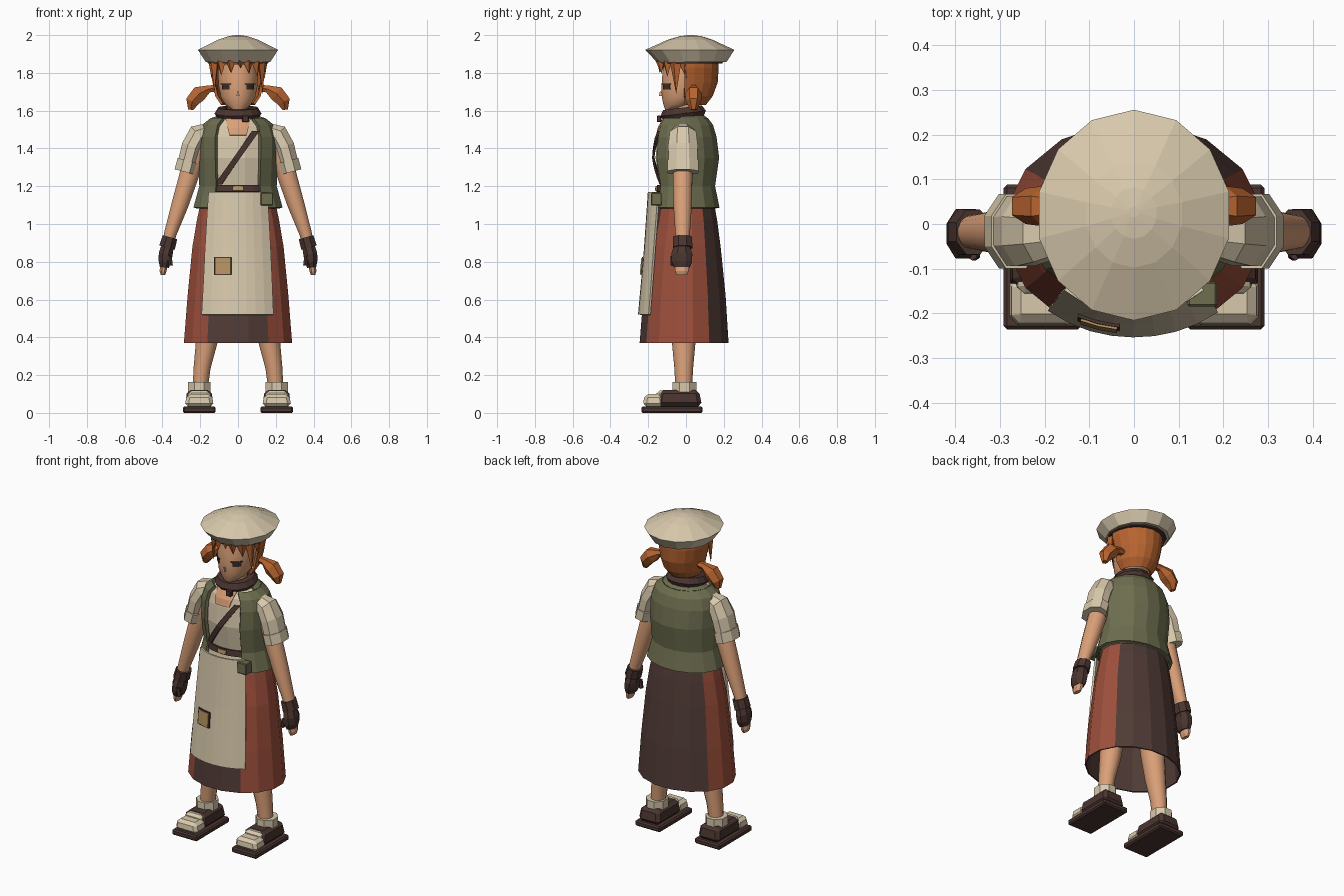
import bpy, bmesh, math
from mathutils import Vector

if "Cube" in bpy.data.objects:
    bpy.data.objects.remove(bpy.data.objects["Cube"])


def mat(name, r, g, b):
    m = bpy.data.materials.new(name)
    lin = [((c / 255 + 0.055) / 1.055) ** 2.4 for c in (r, g, b)]
    m.diffuse_color = (*lin, 1)
    m.use_nodes = True
    m.node_tree.nodes["Principled BSDF"].inputs["Base Color"].default_value = m.diffuse_color
    return m


CREAM = mat("cream_cloth", 216, 201, 172)
SKIN = mat("skin", 219, 160, 120)
RED = mat("rust_red", 158, 80, 60)
PLUM = mat("dark_skirt_panel", 80, 59, 54)
OLIVE = mat("olive", 110, 110, 80)
HAIR = mat("ginger", 184, 100, 48)
LEATHER = mat("dark_leather", 74, 53, 48)
TAN = mat("tan", 180, 146, 96)
EYE = mat("eye_dark", 62, 46, 42)


def finish(name, bm, mats, smooth=False, thick=0, bevel=0, fix=True):
    if fix:
        bmesh.ops.recalc_face_normals(bm, faces=bm.faces)
    me = bpy.data.meshes.new(name)
    bm.to_mesh(me)
    bm.free()
    ob = bpy.data.objects.new(name, me)
    bpy.context.collection.objects.link(ob)
    for m in mats:
        me.materials.append(m)
    if thick:
        mod = ob.modifiers.new("thickness", 'SOLIDIFY')
        mod.thickness, mod.offset = thick, 0
    if bevel:
        mod = ob.modifiers.new("bevel", 'BEVEL')
        mod.width, mod.segments = bevel, 1
    if smooth:
        for o in bpy.context.selected_objects:
            o.select_set(False)
        ob.select_set(True)
        bpy.context.view_layer.objects.active = ob
        bpy.ops.object.shade_smooth_by_angle(angle=math.radians(50))
    return ob


def skin_rings(name, rings, mats, closed=True, caps=True, rule=None, **kw):
    """Join rings of points with quads; rule(column) picks a material."""
    bm = bmesh.new()
    vs = [[bm.verts.new(p) for p in r] for r in rings]
    n = len(vs[0])
    for a, b in zip(vs, vs[1:]):
        for i in range(n if closed else n - 1):
            j = (i + 1) % n
            f = bm.faces.new((a[i], a[j], b[j], b[i]))
            f.material_index = rule(i) if rule else 0
    if closed and caps:
        bm.faces.new(vs[0][::-1])
        bm.faces.new(vs[-1])
    return finish(name, bm, mats, fix=closed and caps, **kw)


def loft(name, table, m, n=16, start=None, sweep=360, **kw):
    """Horizontal elliptical rings: (z, rx, ry, cy)."""
    closed = sweep == 360
    a0 = 180 / n - 90 if start is None else start
    count = n if closed else n + 1
    rings = []
    for z, rx, ry, cy in table:
        angs = [math.radians(a0 + sweep * i / n) for i in range(count)]
        rings.append([(rx * math.cos(a), cy + ry * math.sin(a), z) for a in angs])
    return skin_rings(name, rings, m if isinstance(m, list) else [m], closed, **kw)


def tube(name, path, m, n=8, s=1, y=0, **kw):
    """Limb in the xz plane: (x, z, half width, half depth), mirrored by s."""
    rings = []
    for i, (x, z, a, b) in enumerate(path):
        p, q = path[max(i - 1, 0)], path[min(i + 1, len(path) - 1)]
        d = Vector((q[0] - p[0], 0, q[1] - p[1])).normalized()
        u = Vector((0, 1, 0)).cross(d)
        ring = []
        for k in range(n):
            t = 2 * math.pi * (k + .5) / n
            v = Vector((x, y, z)) + u * a * math.cos(t) + Vector((0, b * math.sin(t), 0))
            ring.append((v.x * s, v.y, v.z))
        rings.append(ring)
    return skin_rings(name, rings, [m], **kw)


def surface(table, off):
    """Front surface y(x, z) of a lofted table, pushed out by off."""
    def f(x, z):
        t = sorted(table)
        z = min(max(z, t[0][0]), t[-1][0])
        for a, b in zip(t, t[1:]):
            if z <= b[0]:
                k = (z - a[0]) / (b[0] - a[0])
                rx, ry, cy = (a[i] + (b[i] - a[i]) * k for i in (1, 2, 3))
                return cy - (ry + off) * math.sqrt(max(0, 1 - (x / (rx + off)) ** 2))
    return f


def patch(name, rows, f, m, cols=6, thick=0.008):
    """Cloth panel following a surface; rows of (z, x0, x1) from the bottom."""
    rings = []
    for z, x0, x1 in rows:
        xs = [x0 + (x1 - x0) * i / cols for i in range(cols + 1)]
        rings.append([(x, f(x, z), z) for x in xs])
    return skin_rings(name, rings, [m], closed=False, thick=thick)


def box(name, c, size, m, top=1, bevel=0):
    bm = bmesh.new()
    bmesh.ops.create_cube(bm, size=1)
    for v in bm.verts:
        k = top if v.co.z > 0 else 1
        v.co = [c[0] + v.co.x * size[0] * k, c[1] + v.co.y * size[1] * k, c[2] + v.co.z * size[2]]
    return finish(name, bm, [m], bevel=bevel)


# Skirt with dark front and back panels, and a dark lining
SKIRT = [(.37, .292, .24, -.01), (.62, .272, .222, -.008), (.88, .246, .192, -.005),
         (1.02, .222, .168, 0), (1.12, .2, .15, 0)]
dark_columns = {15, 0, 14, 5, 6, 7, 8, 9}
loft("skirt", SKIRT, [RED, PLUM], caps=False, rule=lambda i: int(i in dark_columns))
loft("skirt_lining", [(z, a - .008, b - .008, c) for z, a, b, c in SKIRT], PLUM, caps=False)
loft("skirt_hem", [(.37, .292, .24, -.01), (.37, .284, .232, -.01)], PLUM, caps=False)

# Shirt body, vest and belt
VEST = [(1.085, .232, .172, 0), (1.2, .2, .15, -.002), (1.35, .207, .174, -.004),
        (1.46, .207, .162, -.006), (1.52, .186, .146, -.008), (1.555, .14, .122, -.01)]
SHIRT = [(z, a - .016, b - .014, c) for z, a, b, c in VEST] + [(1.575, .08, .08, -.01)]
loft("shirt_body", SHIRT, CREAM)
loft("vest", VEST, OLIVE, n=13, start=-56.25, sweep=292.5, thick=.018)
loft("vest_yoke", [VEST[-1], (1.572, .09, .09, 0)], OLIVE, n=9, start=-11.25, sweep=202.5, thick=.014)
belt = surface(SHIRT, .008)
patch("belt", [(1.17, -.125, .125), (1.205, -.125, .125)], belt, LEATHER, thick=.012)
patch("belt_buckle", [(1.176, -.028, .028), (1.2, -.028, .028)], surface(SHIRT, .019), TAN, cols=2)
patch("chest_skin", [(1.47, -.045, .045), (1.51, -.055, .055), (1.555, -.065, .065),
                     (1.573, -.05, .05)], surface(SHIRT, .003), SKIN)
strap_rows = [(1.21 + .28 * t / 8, -.122 + .196 * t / 8, -.086 + .196 * t / 8) for t in range(9)]
patch("cross_strap", strap_rows, surface(SHIRT, .01), LEATHER, cols=2, thick=.012)

# Apron with a sewn pocket patch, and the hip pouch
APRON = [(.52, .29, .24, -.008), (.85, .265, .212, -.006), (1.17, .225, .196, 0)]
patch("apron", [(.52, -.19, .185), (.7, -.18, .178), (.87, -.172, .17), (1.02, -.163, .162),
                (1.17, -.153, .153)], surface(APRON, 0), CREAM, cols=8, thick=.012)
patch("pocket_border", [(.73, -.125, -.032), (.826, -.125, -.032)], surface(APRON, .009), LEATHER, cols=2)
patch("pocket_patch", [(.736, -.119, -.038), (.82, -.119, -.038)], surface(APRON, .014), TAN, cols=2)
box("hip_pouch", (.153, -.157, 1.132), (.066, .055, .068), OLIVE, bevel=.004)

# Neck, scarf and knot
loft("neck", [(1.5, .065, .065, -.01), (1.68, .05, .055, -.01)], SKIN, smooth=True)
bpy.ops.mesh.primitive_torus_add(major_segments=14, minor_segments=6, major_radius=.088,
                                 minor_radius=.036, location=(0, -.015, 1.585), rotation=(.12, 0, 0))
scarf = bpy.context.object
scarf.name = "scarf"
scarf.data.materials.append(LEATHER)
box("scarf_knot", (.04, -.142, 1.557), (.036, .024, .036), LEATHER, bevel=.004)

# Head
HEAD = [(1.605, .035, .035, -.075), (1.63, .068, .075, -.045), (1.67, .092, .107, -.022),
        (1.73, .104, .121, -.01), (1.8, .108, .123, -.003), (1.87, .1, .115, 0)]
loft("head", HEAD, SKIN, n=20, smooth=True)
box("nose", (0, -.133, 1.69), (.016, .02, .025), SKIN, top=.5)
for s in (-1, 1):
    a, b = sorted((s * .045, s * .083))
    patch("eye", [(1.712, a, b), (1.738, a, b)], surface(HEAD, .002), EYE, cols=3, thick=.004)
    a, b = sorted((s * .038, s * .09))
    patch("eyelid", [(1.738, a, b), (1.745, a, b)], surface(HEAD, .005), LEATHER, cols=3, thick=.005)

# Hair: back shell, crown band and fringe spikes
back_hair = [(1.635, .085, .1, 0), (1.68, .114, .135, 0), (1.75, .128, .158, .003),
             (1.83, .145, .163, .003), (1.885, .145, .16, .003)]
loft("back_hair", back_hair, HAIR, n=10, start=-4, sweep=188, thick=.014)
loft("hair_crown", [(1.845, .125, .142, 0), (1.9, .13, .14, 0)], HAIR, n=14)
for off, half, tip in ((-88, 18, 1.77), (-66, 15, 1.69), (-42, 16, 1.785), (-18, 14, 1.80), (3, 11, 1.825),
                       (22, 14, 1.795), (44, 16, 1.78), (66, 15, 1.69), (88, 18, 1.77)):
    bm = bmesh.new()
    spike = []
    for d, z, r in ((-half, 1.875, 1), (half, 1.875, 1), (0, 1.865, 1.14), (0, 1.865, .8), (3, tip, 1.02)):
        a = math.radians(off + d - 90)
        spike.append(bm.verts.new((.138 * r * math.cos(a), .142 * r * math.sin(a), z)))
    bmesh.ops.convex_hull(bm, input=spike)
    finish("fringe_spike", bm, [HAIR])

# Cap: lower wall, brim edge and domed top, with a dark inner band
loft("cap", [(1.858, .175, .185, .03), (1.922, .218, .236, .02), (1.975, .11, .12, .022),
             (1.994, .052, .058, .025), (2.0, .012, .012, .027)], CREAM, n=14, start=90)
loft("cap_band", [(1.85, .163, .17, .022), (1.87, .17, .177, .025)], LEATHER, n=14, start=90)

for s in (-1, 1):
    side = "left_" if s > 0 else "right_"
    # Pigtail
    tube(side + "pigtail", [(.11, 1.72, .02, .02), (.155, 1.715, .022, .025), (.205, 1.69, .048, .045),
                            (.243, 1.648, .04, .04), (.25, 1.605, .016, .018)], HAIR, 6, s, .04)
    # Sleeve and cuff
    tube(side + "sleeve", [(.15, 1.50, .04, .05), (.21, 1.475, .06, .075), (.245, 1.41, .058, .085),
                           (.27, 1.315, .055, .083)], CREAM, 8, s, -.016)
    tube(side + "sleeve_cuff", [(.264, 1.335, .062, .09), (.28, 1.275, .062, .09)], CREAM, 8, s, -.016)
    # Arm, wristband, glove and fingers
    tube(side + "arm", [(.215, 1.4, .05, .05), (.258, 1.26, .053, .052), (.308, 1.1, .046, .049),
                        (.358, .95, .034, .039), (.38, .86, .03, .036)], SKIN, 14, s, -.018, smooth=True)
    tube(side + "wristband", [(.36, .93, .043, .054), (.376, .875, .046, .056)], LEATHER, 8, s, -.018)
    tube(side + "glove", [(.373, .88, .036, .046), (.383, .84, .04, .06), (.387, .8, .036, .058),
                          (.39, .77, .026, .045)], LEATHER, 8, s, -.022)
    tube(side + "fingers", [(.39, .79, .02, .042), (.397, .75, .02, .038), (.398, .73, .012, .03)],
         SKIN, 8, s, -.022)
    tube(side + "thumb", [(.362, .83, .012, .014), (.355, .78, .012, .014)], LEATHER, 6, s, -.068)
    # Leg
    tube(side + "leg", [(.1, .95, .085, .085), (.15, .5, .066, .07), (.167, .37, .058, .062),
                        (.19, .24, .046, .05), (.203, .1, .04, .042)], SKIN, 14, s, -.012, smooth=True)
    # Shoe
    x = s * .205
    box(side + "sole", (x, -.074, .017), (.174, .325, .034), LEATHER, bevel=.008)
    box(side + "shoe_upper", (x, -.035, .078), (.15, .24, .088), LEATHER, top=.86, bevel=.02)
    box(side + "shoe_toe", (x, -.172, .066), (.155, .112, .066), CREAM, top=.85, bevel=.018)
    box(side + "shoe_tongue", (x, -.115, .088), (.125, .09, .062), CREAM, top=.85, bevel=.015)
    tube(side + "ankle_cuff", [(.205, .11, .064, .068), (.205, .163, .064, .068)], CREAM, 8, s, -.008)
